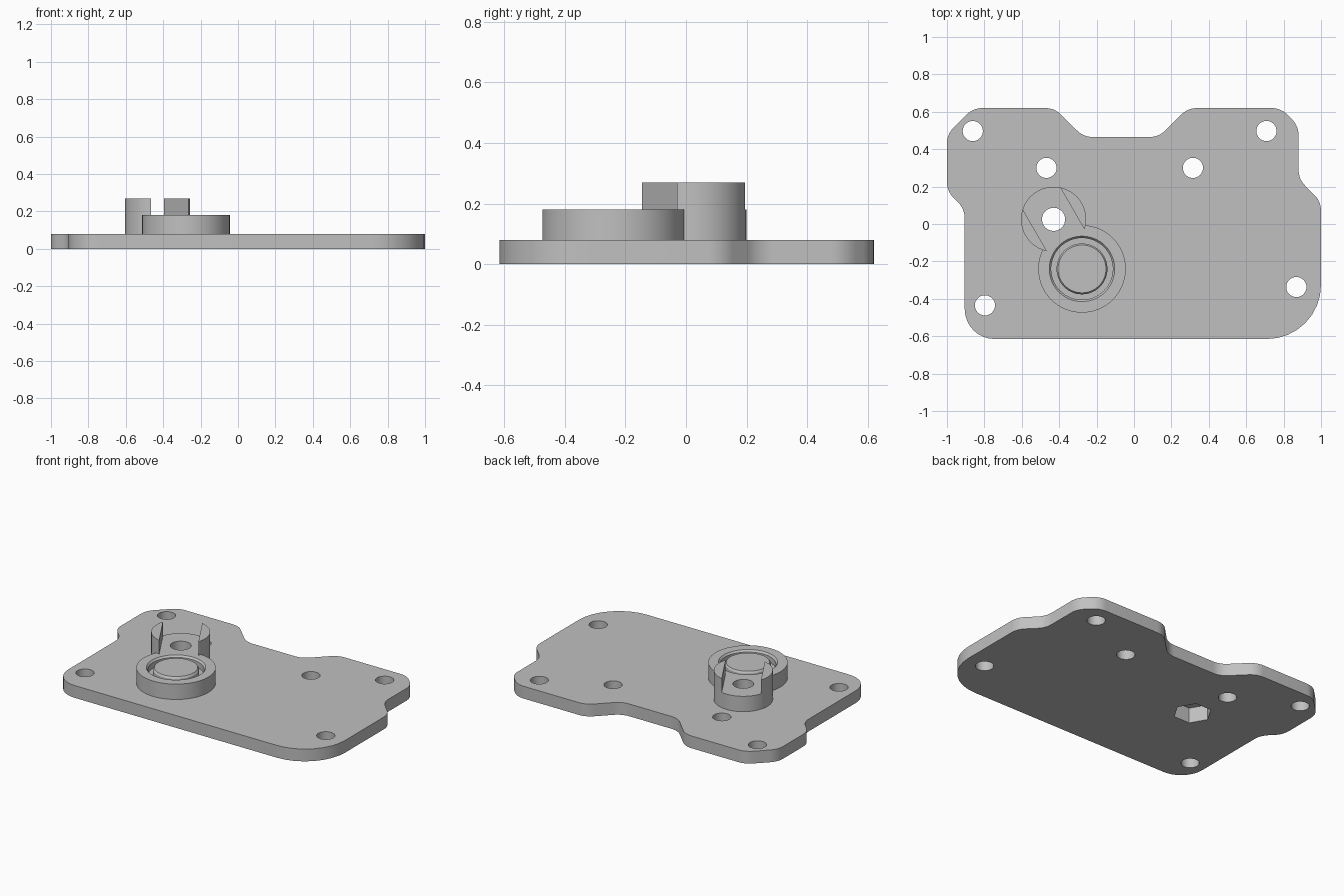
import bpy, bmesh, math
from mathutils import Vector, Matrix

cube = bpy.data.objects.get("Cube")
if cube:
    bpy.data.objects.remove(cube, do_unlink=True)

# Plain grey metal
grey = bpy.data.materials.new("light_grey")
grey.use_nodes = True
colour = (0.53, 0.53, 0.53, 1)
grey.diffuse_color = colour
grey.node_tree.nodes["Principled BSDF"].inputs["Base Color"].default_value = colour


def make_object(name, bm):
    bmesh.ops.recalc_face_normals(bm, faces=bm.faces)
    mesh = bpy.data.meshes.new(name)
    bm.to_mesh(mesh)
    bm.free()
    mesh.materials.append(grey)
    obj = bpy.data.objects.new(name, mesh)
    bpy.context.collection.objects.link(obj)
    return obj


def prism(name, points, low, high):
    bm = bmesh.new()
    face = bm.faces.new([bm.verts.new((p[0], p[1], low)) for p in points])
    new = bmesh.ops.extrude_face_region(bm, geom=[face])["geom"]
    verts = [g for g in new if isinstance(g, bmesh.types.BMVert)]
    bmesh.ops.translate(bm, verts=verts, vec=(0, 0, high - low))
    return make_object(name, bm)


def cylinder(name, centre, radius, low, high, sides=64):
    turn = 2 * math.pi / sides
    return prism(name, [(centre[0] + radius * math.cos(i * turn),
                         centre[1] + radius * math.sin(i * turn))
                        for i in range(sides)], low, high)


def lathe_ring(name, centre, profile, sides=64):
    # Spin a closed cross-section into a ring
    bm = bmesh.new()
    rings = []
    for i in range(sides):
        a = 2 * math.pi * i / sides
        rings.append([bm.verts.new((centre[0] + r * math.cos(a),
                                    centre[1] + r * math.sin(a), z)) for r, z in profile])
    n = len(profile)
    for i in range(sides):
        a, b = rings[i], rings[(i + 1) % sides]
        for j in range(n):
            k = (j + 1) % n
            bm.faces.new((a[j], b[j], b[k], a[k]))
    return make_object(name, bm)


def rounded(corners, steps=8):
    # Replace each corner (x, y, radius) with a tangent arc
    result = []
    for i, (x, y, radius) in enumerate(corners):
        p = Vector((x, y))
        u = (Vector(corners[i - 1][:2]) - p).normalized()
        v = (Vector(corners[(i + 1) % len(corners)][:2]) - p).normalized()
        half = u.angle(v) / 2
        centre = p + (u + v).normalized() * radius / math.sin(half)
        reach = radius / math.tan(half)
        start = (p + u * reach - centre).normalized()
        end = (p + v * reach - centre).normalized()
        sweep = start.angle(end)
        for s in range(steps + 1):
            t = s / steps
            d = (start * math.sin((1 - t) * sweep) + end * math.sin(t * sweep)) / math.sin(sweep)
            result.append(centre + d * radius)
    return result


def combine(target, other, operation):
    mod = target.modifiers.new(other.name, "BOOLEAN")
    mod.operation = operation
    mod.solver = "EXACT"
    mod.object = other
    bpy.context.view_layer.objects.active = target
    bpy.ops.object.modifier_apply(modifier=mod.name)
    bpy.data.objects.remove(other, do_unlink=True)


PLATE, STEP, TOP = 0.08, 0.18, 0.27
R = 0.12
boss = (-0.43, 0.025)
housing = (-0.278, -0.24)

# Base plate outline
plate = prism("cover_plate", rounded([
    (-0.905, -0.615, 0.16), (1, -0.615, 0.29), (1, 0.12, R), (0.88, 0.24, R),
    (0.88, 0.524, R), (0.785, 0.62, R), (0.288, 0.62, R), (0.133, 0.465, R),
    (-0.27, 0.465, R), (-0.425, 0.62, R), (-0.86, 0.62, R), (-1, 0.48, R),
    (-1, 0.175, R), (-0.905, 0.08, R)]), 0, PLATE)

# Round housing and taller boss merged onto the plate
combine(plate, cylinder("round_housing", housing, 0.234, 0.04, STEP), "UNION")
combine(plate, cylinder("slotted_boss", boss, 0.174, 0.04, TOP), "UNION")

# Slanted slot across the boss
w, l = 0.116, 0.3
slot = prism("slot_cutter", [(-w, -l), (w, -l), (w, l), (-w, l)], STEP, TOP + 0.1)
slot.data.transform(Matrix.Translation((*boss, 0)) @ Matrix.Rotation(math.radians(30), 4, "Z"))
combine(plate, slot, "DIFFERENCE")

# Ring groove with bevelled lips in the housing
groove = lathe_ring("groove_cutter", housing, [
    (0.136, 0.13), (0.165, 0.13), (0.165, 0.168), (0.175, STEP), (0.175, 0.2),
    (0.128, 0.2), (0.128, STEP), (0.136, 0.168)])
combine(plate, groove, "DIFFERENCE")

# Screw holes, boss bore and hexagonal nut pocket underneath
for x, y in [(-0.862, 0.497), (0.708, 0.497), (-0.468, 0.3), (0.315, 0.3),
             (-0.797, -0.435), (0.868, -0.337)]:
    combine(plate, cylinder("hole_cutter", (x, y), 0.054, -0.1, 0.2, 32), "DIFFERENCE")
combine(plate, cylinder("bore_cutter", boss, 0.062, -0.1, 0.4, 32), "DIFFERENCE")
combine(plate, cylinder("nut_cutter", boss, 0.115, -0.1, 0.1, 6), "DIFFERENCE")

# Smooth walls, crisp edges
bpy.ops.object.select_all(action="DESELECT")
plate.select_set(True)
bpy.context.view_layer.objects.active = plate
bpy.ops.object.shade_smooth_by_angle(angle=math.radians(30))
